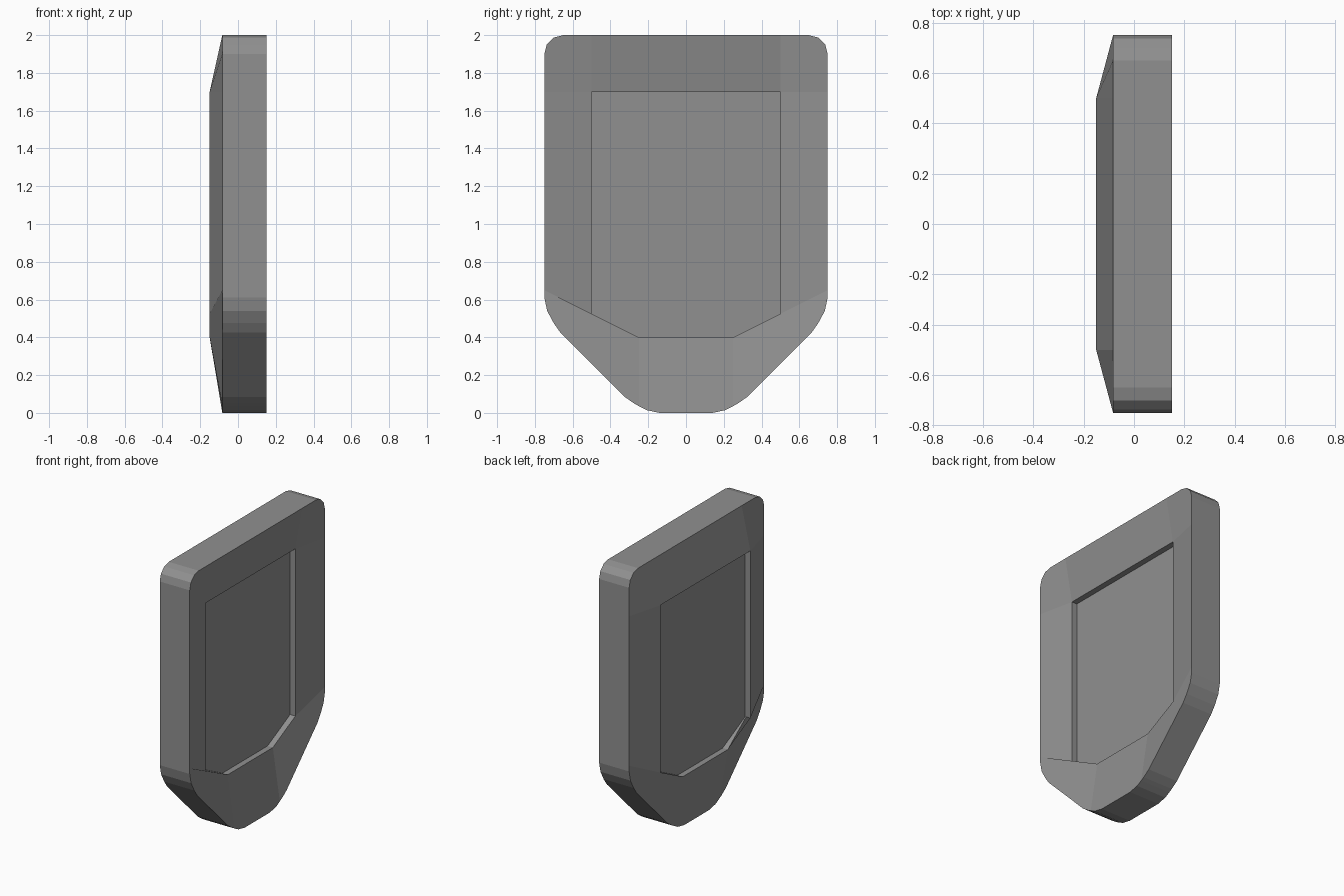
import bpy, bmesh

if "Cube" in bpy.data.objects:
    bpy.data.objects.remove(bpy.data.objects["Cube"])

# Half profiles in (y, z), running from the top down to the bottom
INNER = [(.5, 1.7), (.5, .525), (.25, .40)]
OUTER = [(.5, 2), (.65, 2), (.70, 1.987), (.737, 1.95), (.75, 1.9), (.75, 1.7),
         (.75, .65), (.75, .61), (.735, .54), (.70, .475), (.665, .425),
         (.325, .085), (.275, .05), (.25, .036), (.21, .015), (.14, 0)]
# Border facets of one half: first and last rim point, first and last inner corner
FACETS = [(0, 5, 0, 0), (5, 6, 0, 1), (6, 13, 1, 2)]

# Mirror the halves into closed loops; two facets cross the middle
m, n = 2 * len(OUTER), 2 * len(INNER)
outer = OUTER + [(-y, z) for y, z in reversed(OUTER)]
inner = INNER + [(-y, z) for y, z in reversed(INNER)]
facets = FACETS + [(m - 1 - b, m - 1 - a, n - 1 - d, n - 1 - c) for a, b, c, d in FACETS]
facets += [(13, m - 14, 2, 3), (m - 1, m, n - 1, n)]

bm = bmesh.new()


def loop(points, x):
    return [bm.verts.new((x, y, z)) for y, z in points]


def bridge(a, b):
    for i in range(len(a)):
        j = (i + 1) % len(a)
        bm.faces.new((a[i], a[j], b[j], b[i]))


def face_side(x_rim, x_lip, x_floor):
    """Sloped border, recess wall and recessed panel of one side."""
    rim, lip, floor = loop(outer, x_rim), loop(inner, x_lip), loop(inner, x_floor)
    for a, b, c, d in facets:
        edge = [rim[i % m] for i in range(a, b + 1)]
        bm.faces.new(edge + [lip[i % n] for i in range(d, c - 1, -1)])
    bridge(lip, floor)
    bm.faces.new(floor)
    return rim


# Dished side, raised side and the edge wall between them
dished = face_side(.15, .096, .055)
raised = face_side(-.083, -.15, -.11)
bridge(dished, raised)
bmesh.ops.recalc_face_normals(bm, faces=bm.faces)

mesh = bpy.data.meshes.new("shield_plate")
bm.to_mesh(mesh)
bm.free()
plate = bpy.data.objects.new("shield_plate", mesh)
bpy.context.collection.objects.link(plate)

# Dark grey finish
grey = bpy.data.materials.new("dark_grey")
grey.diffuse_color = (.28, .28, .28, 1)
grey.use_nodes = True
grey.node_tree.nodes["Principled BSDF"].inputs["Base Color"].default_value = grey.diffuse_color
mesh.materials.append(grey)
